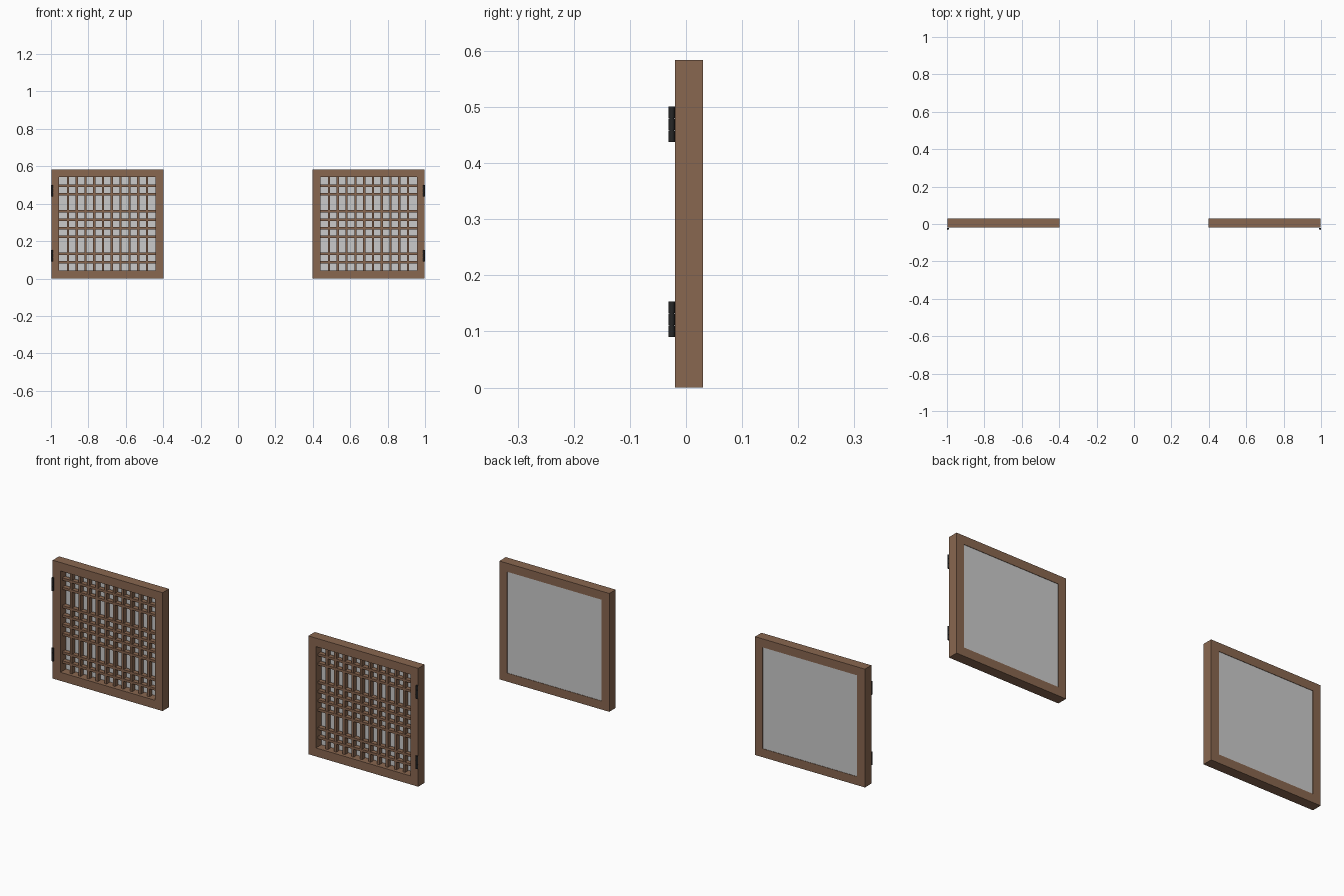
import bpy, bmesh, math
from mathutils import Matrix

if "Cube" in bpy.data.objects:
    bpy.data.objects.remove(bpy.data.objects["Cube"])


def material(name, rgb):
    m = bpy.data.materials.new(name)
    m.diffuse_color = (*rgb, 1)
    m.use_nodes = True
    m.node_tree.nodes["Principled BSDF"].inputs["Base Color"].default_value = m.diffuse_color
    return m


WOOD = material("brown_wood", (0.25, 0.135, 0.08))
PAPER = material("pale_paper", (0.60, 0.60, 0.60))
IRON = material("dark_iron", (0.02, 0.02, 0.02))

W, H = 0.60, 0.584          # panel size
B = 0.042                   # frame border
Y0, Y1 = -0.02, 0.03        # frame front and back
CX = 0.698                  # panel centre


def finish(bm, name, mat):
    mesh = bpy.data.meshes.new(name)
    bmesh.ops.recalc_face_normals(bm, faces=bm.faces)
    bm.to_mesh(mesh)
    bm.free()
    mesh.materials.append(mat)
    obj = bpy.data.objects.new(name, mesh)
    bpy.context.collection.objects.link(obj)
    return obj


def box(bm, x0, x1, y0, y1, z0, z1):
    m = Matrix.Translation(((x0 + x1) / 2, (y0 + y1) / 2, (z0 + z1) / 2))
    m = m @ Matrix.Diagonal((x1 - x0, y1 - y0, z1 - z0, 1))
    bmesh.ops.create_cube(bm, size=1, matrix=m)


def build_panel(side, label):
    xa, xb = side * CX - W / 2, side * CX + W / 2
    # outer frame
    bm = bmesh.new()
    box(bm, xa, xa + B, Y0, Y1, 0, H)
    box(bm, xb - B, xb, Y0, Y1, 0, H)
    box(bm, xa + B, xb - B, Y0, Y1, 0, B)
    box(bm, xa + B, xb - B, Y0, Y1, H - B, H)
    finish(bm, label + "_frame", WOOD)

    # lattice: ten uprights, horizontal bars in three groups
    bm = bmesh.new()
    t = 0.006
    iw, ih = W - 2 * B, H - 2 * B
    for i in range(1, 11):
        x = xa + B + iw * i / 11
        box(bm, x - t, x + t, -0.004, 0.018, B, H - B)
    for i in (1, 2, 4, 5, 6, 7, 9, 10):
        z = B + ih * i / 11
        box(bm, xa + B, xb - B, -0.005, 0.017, z - t, z + t)
    finish(bm, label + "_lattice", WOOD)

    # paper backing
    bm = bmesh.new()
    box(bm, xa + B, xb - B, 0.023, 0.028, B, H - B)
    finish(bm, label + "_paper", PAPER)

    # hinge barrels, three knuckles each
    bm = bmesh.new()
    for zc in (0.122, 0.469):
        for k in (-1, 0, 1):
            bmesh.ops.create_cone(
                bm, cap_ends=True, segments=16, radius1=0.0055, radius2=0.0055,
                depth=0.0205,
                matrix=Matrix.Translation((side * 0.9945, -0.0255, zc + k * 0.0215)))
        bmesh.ops.create_cone(
            bm, cap_ends=True, segments=12, radius1=0.004, radius2=0.004, depth=0.062,
            matrix=Matrix.Translation((side * 0.9945, -0.0255, zc)))
    obj = finish(bm, label + "_hinges", IRON)
    bpy.ops.object.select_all(action='DESELECT')
    obj.select_set(True)
    bpy.context.view_layer.objects.active = obj
    bpy.ops.object.shade_smooth_by_angle(angle=math.radians(40))


build_panel(-1, "left")
build_panel(1, "right")
